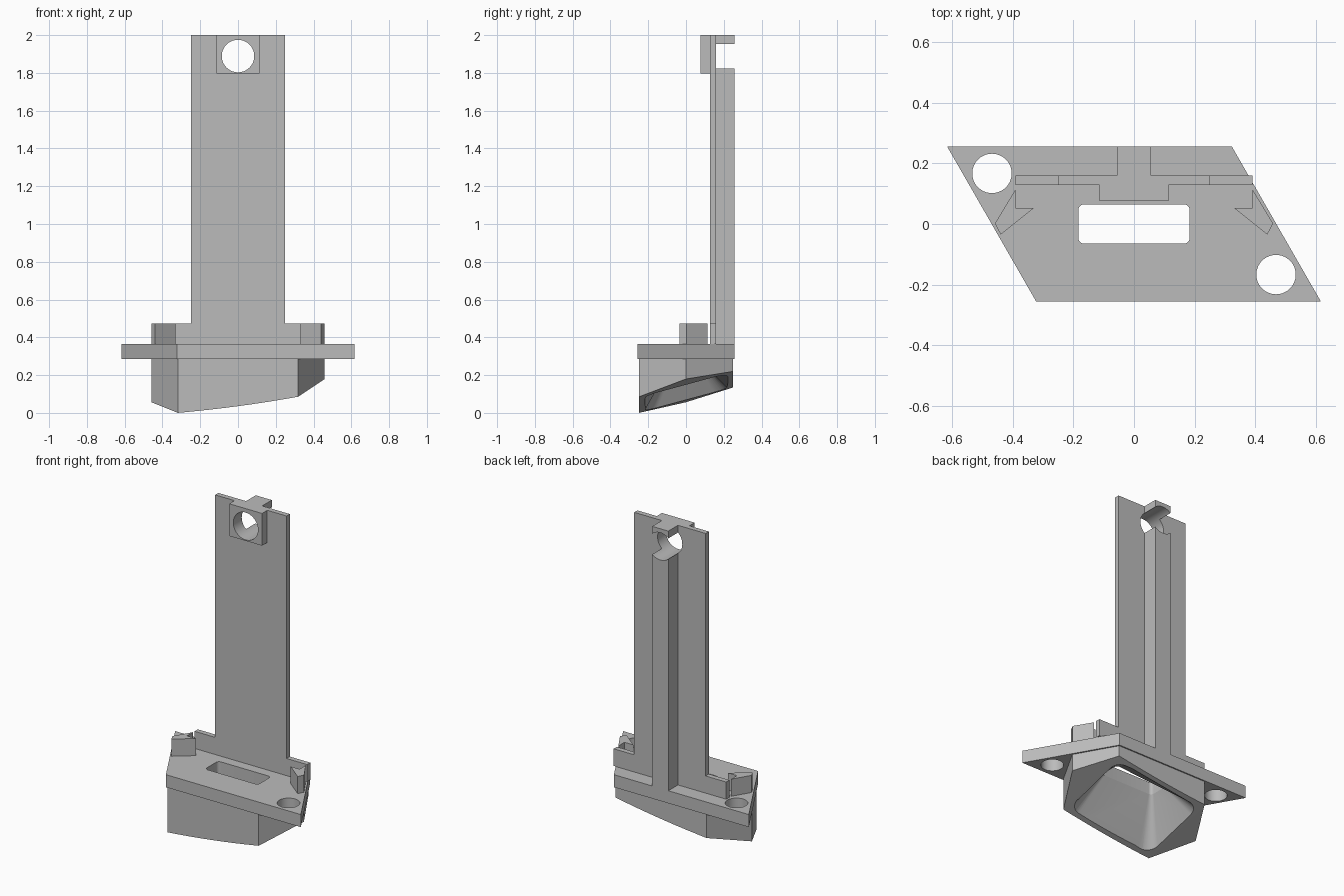
import bpy, bmesh, math
from mathutils import Vector

cube = bpy.data.objects.get("Cube")
if cube:
    bpy.data.objects.remove(cube, do_unlink=True)

grey = bpy.data.materials.new("plain_grey")
grey.use_nodes = True
grey.diffuse_color = (0.5, 0.5, 0.5, 1)
grey.node_tree.nodes["Principled BSDF"].inputs["Base Color"].default_value = (0.5, 0.5, 0.5, 1)


def finish(name, bm):
    bmesh.ops.recalc_face_normals(bm, faces=bm.faces)
    mesh = bpy.data.meshes.new(name)
    bm.to_mesh(mesh)
    bm.free()
    mesh.materials.append(grey)
    obj = bpy.data.objects.new(name, mesh)
    bpy.context.collection.objects.link(obj)
    return obj


def loft(name, rings):
    """Closed solid through rings of equal point count."""
    bm = bmesh.new()
    loops = [[bm.verts.new(p) for p in ring] for ring in rings]
    n = len(loops[0])
    for a, b in zip(loops, loops[1:]):
        for i in range(n):
            j = (i + 1) % n
            bm.faces.new((a[i], a[j], b[j], b[i]))
    bm.faces.new(loops[0])
    bm.faces.new(loops[-1])
    return finish(name, bm)


def slab(name, outline, low, high, axis="z"):
    """Extrude a flat outline along z (xy outline) or y (xz outline)."""
    def place(p, h):
        return (p[0], p[1], h) if axis == "z" else (p[0], h, p[1])
    return loft(name, [[place(p, h) for p in outline] for h in (low, high)])


def box(x, z0, z1):
    return [(-x, z0), (x, z0), (x, z1), (-x, z1)]


def circle(cx, cy, r, n=64):
    return [(cx + r * math.cos(i * math.tau / n), cy + r * math.sin(i * math.tau / n)) for i in range(n)]


def rounded(hx, hy, r, steps=8):
    pts = []
    for k, (sx, sy) in enumerate(((1, 1), (-1, 1), (-1, -1), (1, -1))):
        for i in range(steps + 1):
            a = (k + i / steps) * math.pi / 2
            pts.append((sx * (hx - r) + r * math.cos(a), sy * (hy - r) + r * math.sin(a)))
    return pts


def cut(obj, cutters):
    for c in cutters:
        mod = obj.modifiers.new("cut", "BOOLEAN")
        mod.operation, mod.solver, mod.object = "DIFFERENCE", "EXACT", c
    bpy.context.view_layer.update()
    evaluated = obj.evaluated_get(bpy.context.evaluated_depsgraph_get())
    mesh = bpy.data.meshes.new_from_object(evaluated)
    obj.modifiers.clear()
    obj.data = mesh
    mesh.shade_smooth()
    mesh.set_sharp_from_angle(angle=math.radians(30))


# Heights shared by several parts
PLATE_LOW, PLATE_TOP, CLIP_TOP, TOP = 0.286, 0.365, 0.473, 2.0
BACK = 0.256


def underside(x, y):
    return 0.1025 + 0.134 * x + 0.27 * y + 0.073 * x * x


# Funnel cavity: rounded slot widening to the slanted mouth
slot = rounded(0.184, 0.065, 0.02)
mouth = [Vector((x, y, underside(x, y))) for x, y in rounded(0.30, 0.216, 0.07)]
neck = [Vector((x, y, PLATE_LOW)) for x, y in slot]
below = [n + 1.15 * (m - n) for n, m in zip(neck, mouth)]
cavity = loft("cavity_cutter", [below, neck, [(x, y, 0.5) for x, y in slot]])

# Slanted mounting plate with two screw holes
plate = slab("mounting_plate", [(-0.617, BACK), (0.323, BACK), (0.617, -BACK), (-0.323, -BACK)],
             PLATE_LOW, PLATE_TOP)
screws = [slab("screw_cutter", circle(s * 0.469, -s * 0.167, 0.065), 0.1, 0.6) for s in (-1, 1)]
cut(plate, [cavity] + screws)

# Six-sided funnel body with a gently curved, tilted underside
bm = bmesh.new()
columns = 12
xs = [-0.318 + 0.636 * i / columns for i in range(columns + 1)]


def pair(x, y):
    return bm.verts.new((x, y, underside(x, y))), bm.verts.new((x, y, PLATE_LOW))


front = [pair(x, -0.248) for x in xs]
back = [pair(x, 0.248) for x in xs]
left_tip, right_tip = pair(0.459, 0), pair(-0.459, 0)
outline = front + [left_tip] + back[::-1] + [right_tip]
for p, q in zip(outline, outline[1:] + outline[:1]):
    bm.faces.new((p[0], q[0], q[1], p[1]))
for i in range(columns):
    bm.faces.new((front[i][0], back[i][0], back[i + 1][0], front[i + 1][0]))
bm.faces.new((front[-1][0], back[-1][0], left_tip[0]))
bm.faces.new((front[0][0], right_tip[0], back[0][0]))
bm.faces.new([p[1] for p in outline])
funnel = finish("funnel_body", bm)
cut(funnel, [cavity])

# Upright with wide foot, stiffening rib and square boss, bored through near the top
bore = slab("bore_cutter", circle(0, 1.889, 0.086), -0.2, 0.5, "y")
half = [(0.392, PLATE_TOP), (0.392, CLIP_TOP), (0.249, CLIP_TOP), (0.249, TOP)]
upright = slab("upright_panel", half + [(-x, z) for x, z in reversed(half)], 0.128, 0.16, "y")
rib = slab("back_rib", box(0.056, PLATE_TOP, TOP), 0.16, BACK, "y")
boss = slab("front_boss", box(0.114, 1.797, TOP), 0.076, 0.128, "y")
for part in (upright, rib, boss):
    cut(part, [bore])

# Arrow-shaped clips on either side
clip = [(0.392, 0.113), (0.392, 0.053), (0.33, 0.053), (0.44, -0.035), (0.459, 0.002)]
for side, s in (("left", 1), ("right", -1)):
    slab(side + "_clip", [(s * x, y) for x, y in clip], PLATE_TOP, CLIP_TOP)

for cutter in [cavity, bore] + screws:
    bpy.data.objects.remove(cutter, do_unlink=True)
